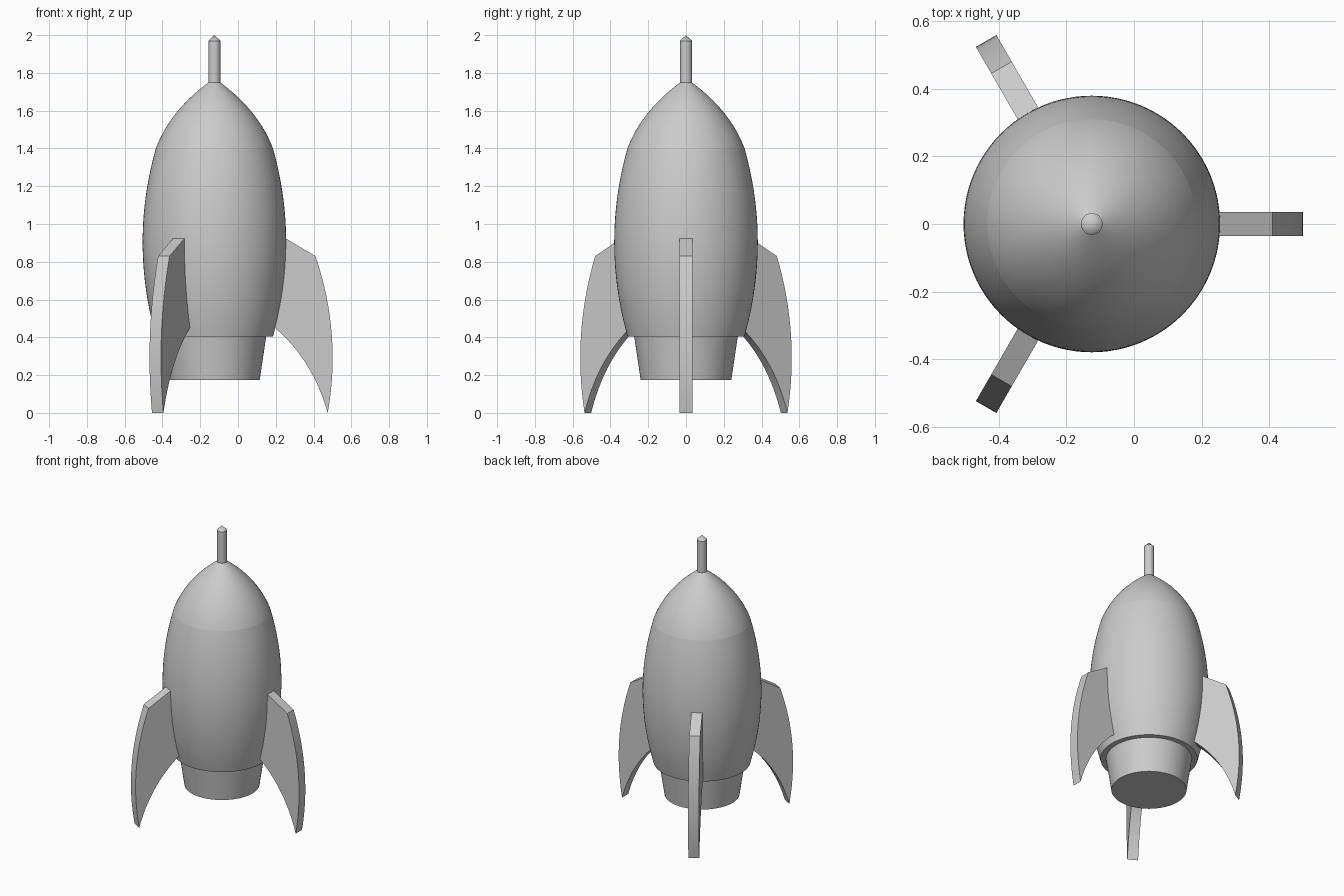
import bpy, bmesh, math
from mathutils import Matrix, Vector

cube = bpy.data.objects.get("Cube")
if cube:
    bpy.data.objects.remove(cube, do_unlink=True)

AXIS_X = -0.125
SEGMENTS = 96

grey = bpy.data.materials.new("plain grey")
grey.use_nodes = True
colour = (0.6, 0.6, 0.6, 1)
grey.diffuse_color = colour
grey.node_tree.nodes["Principled BSDF"].inputs["Base Color"].default_value = colour


def bezier(a, b, c, steps):
    """Points of a quadratic curve from a to c, pulled towards b."""
    a, b, c = Vector(a), Vector(b), Vector(c)
    return [a * (1 - t) ** 2 + b * 2 * t * (1 - t) + c * t * t
            for t in (i / steps for i in range(steps + 1))]


def finish(name, bm, smooth=True):
    bmesh.ops.recalc_face_normals(bm, faces=bm.faces)
    mesh = bpy.data.meshes.new(name)
    bm.to_mesh(mesh)
    bm.free()
    obj = bpy.data.objects.new(name, mesh)
    obj.location.x = AXIS_X
    bpy.context.collection.objects.link(obj)
    mesh.materials.append(grey)
    if smooth:
        bpy.ops.object.select_all(action='DESELECT')
        obj.select_set(True)
        bpy.context.view_layer.objects.active = obj
        bpy.ops.object.shade_smooth_by_angle(angle=math.radians(14))
    return obj


def lathe(name, profile):
    """Spin a (radius, height) profile around the upright axis."""
    bm = bmesh.new()
    verts = [bm.verts.new((r, 0, z)) for r, z in profile]
    edges = [bm.edges.new(pair) for pair in zip(verts, verts[1:])]
    bmesh.ops.spin(bm, geom=verts + edges, cent=(0, 0, 0), axis=(0, 0, 1),
                   angle=math.tau, steps=SEGMENTS, use_duplicate=False)
    bmesh.ops.remove_doubles(bm, verts=bm.verts, dist=0.0005)
    return finish(name, bm)


# Hull: barrel with a shallow underside, and a curved nose
lathe("hull", [(0, 0.405)] + bezier((0.31, 0.405), (0.45, 0.905), (0.31, 1.4), 28))
lathe("nose_cone", bezier((0.31, 1.4), (0.235, 1.6), (0.03, 1.75), 16))

# Antenna with a pointed tip, and the engine nozzle
lathe("antenna", [(0, 1.74), (0.032, 1.74), (0.032, 1.97), (0, 2.0)])
lathe("engine_nozzle", [(0, 0.175), (0.24, 0.175), (0.275, 0.41), (0, 0.41)])

# Three swept fins, each a thick curved plate
outer = bezier((0.535, 0.83), (0.675, 0.42), (0.6, 0), 16)
lower = bezier((0.6, 0), (0.515, 0.3), (0.29, 0.475), 14)
outline = outer + lower[1:] + [Vector((0.33, 0.7)), Vector((0.35, 0.94))]
HALF = 0.035
for name, turn in (("left_fin", 0), ("back_right_fin", 120), ("front_right_fin", 240)):
    bm = bmesh.new()
    face = bm.faces.new([bm.verts.new((p.x, -HALF, p.y)) for p in outline])
    side = bmesh.ops.extrude_face_region(bm, geom=[face])
    moved = [v for v in side["geom"] if isinstance(v, bmesh.types.BMVert)]
    bmesh.ops.translate(bm, verts=moved, vec=(0, 2 * HALF, 0))
    bmesh.ops.rotate(bm, verts=bm.verts,
                     matrix=Matrix.Rotation(math.radians(turn), 3, 'Z'))
    finish(name, bm)
